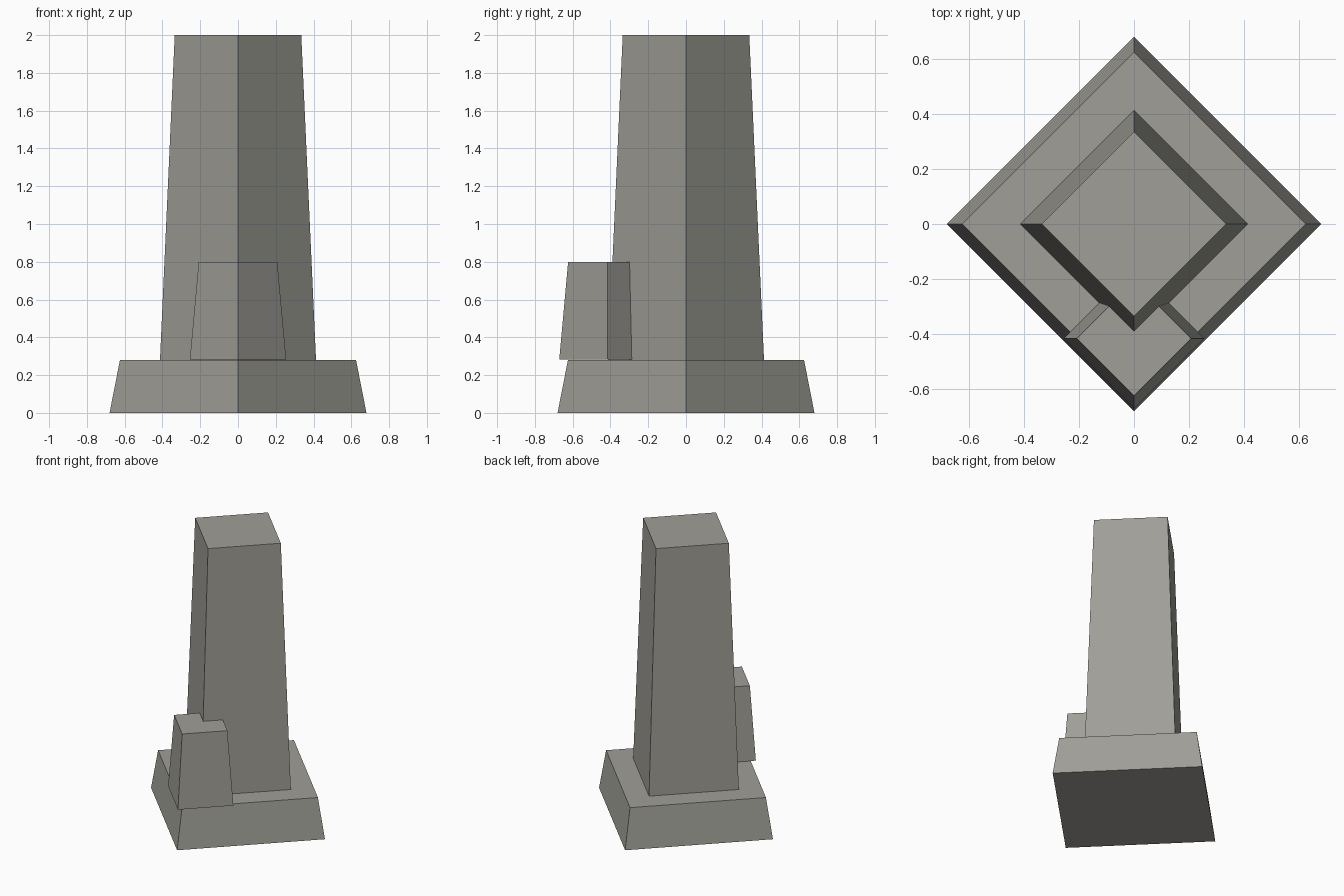
import bpy
import bmesh
from math import pi
from mathutils import Matrix

cube = bpy.data.objects.get("Cube")
if cube:
    bpy.data.objects.remove(cube, do_unlink=True)

# Weathered stone colour
STONE = (0.35, 0.345, 0.31, 1.0)
stone = bpy.data.materials.new("grey_stone")
stone.use_nodes = True
stone.diffuse_color = STONE
stone.node_tree.nodes["Principled BSDF"].inputs["Base Color"].default_value = STONE


def tapered_block(name, bottom, top, z0, z1, y=0.0):
    """Square block set cornerwise; bottom and top are centre-to-corner sizes."""
    bm = bmesh.new()
    # Four-sided cone with its corners on the x and y axes
    bmesh.ops.create_cone(bm, cap_ends=True, segments=4, radius1=bottom,
                          radius2=top, depth=z1 - z0,
                          matrix=Matrix.Translation((0, y, (z0 + z1) / 2)))
    bmesh.ops.recalc_face_normals(bm, faces=bm.faces)
    mesh = bpy.data.meshes.new(name)
    bm.to_mesh(mesh)
    bm.free()
    mesh.materials.append(stone)
    obj = bpy.data.objects.new(name, mesh)
    bpy.context.collection.objects.link(obj)
    return obj


# Plinth, tall shaft, and the small buttress at the front corner
tapered_block("plinth", 0.68, 0.625, 0.0, 0.28)
tapered_block("shaft", 0.413, 0.335, 0.28, 2.0)
tapered_block("front_buttress", 0.255, 0.208, 0.283, 0.8, y=-0.416)
